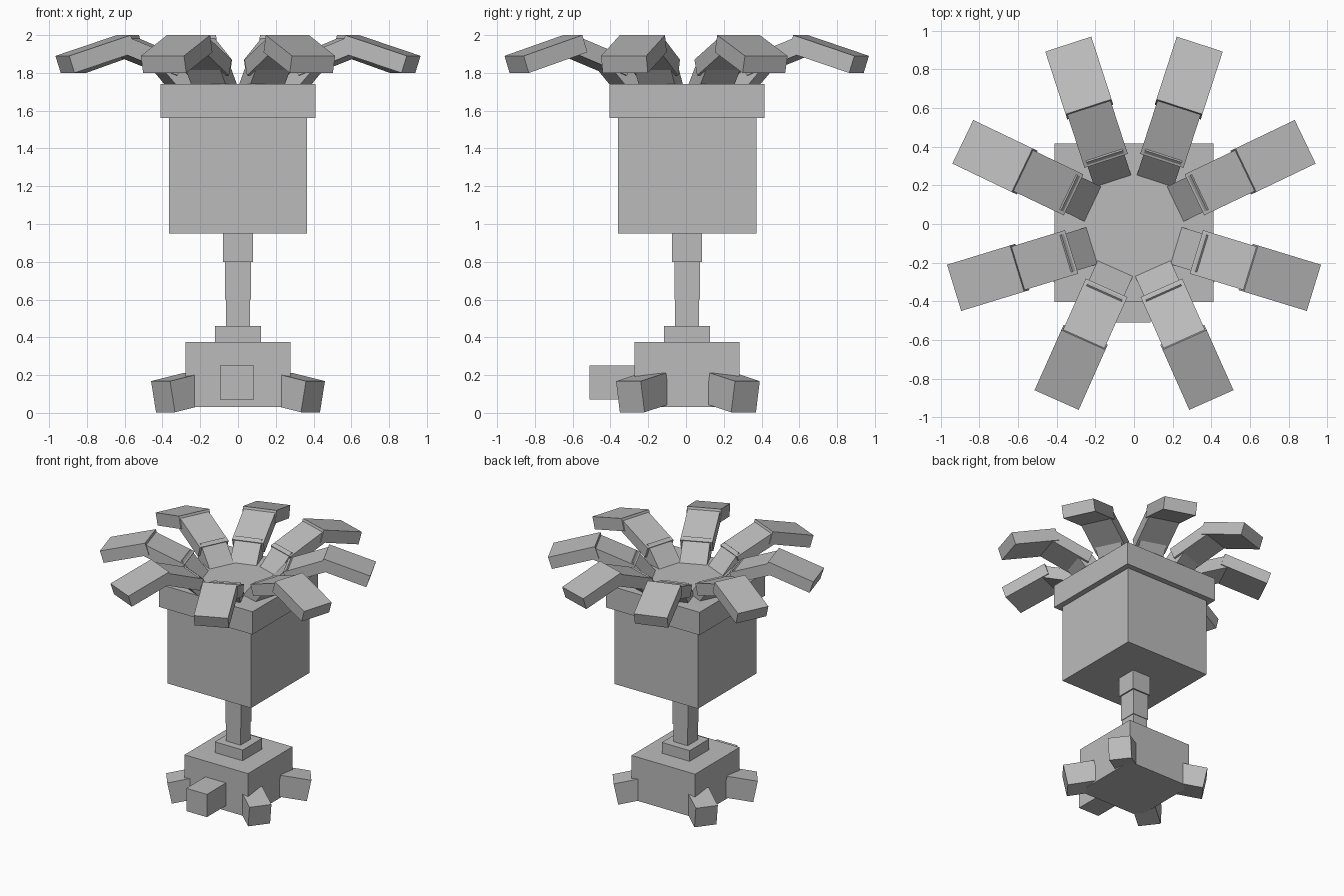
import bpy
from math import radians, cos, sin
from mathutils import Vector

if "Cube" in bpy.data.objects:
    bpy.data.objects.remove(bpy.data.objects["Cube"], do_unlink=True)

grey = bpy.data.materials.new("plain grey")
grey.use_nodes = True
grey.diffuse_color = (0.5, 0.5, 0.5, 1)
grey.node_tree.nodes["Principled BSDF"].inputs["Base Color"].default_value = (0.5, 0.5, 0.5, 1)

FACES = [(0, 1, 3, 2), (4, 6, 7, 5), (0, 4, 5, 1), (2, 3, 7, 6), (0, 2, 6, 4), (1, 5, 7, 3)]


def add_box(name, origin, ax, ay, az):
    """Box spanned from a corner by three edge vectors (right-handed)."""
    verts = [origin + ax * i + ay * j + az * k for i in (0, 1) for j in (0, 1) for k in (0, 1)]
    mesh = bpy.data.meshes.new(name)
    mesh.from_pydata(verts, [], FACES)
    mesh.materials.append(grey)
    obj = bpy.data.objects.new(name, mesh)
    bpy.context.collection.objects.link(obj)
    return obj


def block(name, half, z0, z1, centre=(0, 0.006)):
    """Upright square block."""
    size = 2 * half
    add_box(name, Vector((centre[0] - half, centre[1] - half, z0)),
            Vector((size, 0, 0)), Vector((0, size, 0)), Vector((0, 0, z1 - z0)))


def limb(name, end, angle, width, thick, inner, outer):
    """Tilted box: its top line runs from inner to outer, each (distance back from end, height)."""
    out = Vector((cos(angle), sin(angle), 0))
    side = Vector((-out.y, out.x, 0))
    base = Vector((end[0], end[1], 0))
    a, b = (base - out * s + Vector((0, 0, z)) for s, z in (inner, outer))
    up = (b - a).cross(side).normalized()
    add_box(name, a - side * width / 2 - up * thick, b - a, side * width, up * thick)


# Body: base, stem and head
block("base", 0.278, 0.03, 0.375)
block("collar", 0.122, 0.375, 0.46)
block("stem_lower", 0.063, 0.46, 0.60)
block("stem_middle", 0.068, 0.60, 0.80)
block("stem_upper", 0.079, 0.80, 0.95)
block("head", 0.366, 0.95, 1.56)
block("rim", 0.41, 1.56, 1.74)

# Snout on the front of the base
add_box("snout", Vector((-0.095, -0.51, 0.07)), Vector((0.18, 0, 0)),
        Vector((0, 0.25, 0)), Vector((0, 0, 0.18)))

# Feet and petals, mirrored left and right
petals = [((0.34, 0.93), 72), ((0.885, 0.425), 25.6), ((0.93, -0.33), -17), ((0.40, -0.91), -66)]
for label, mirror in (("left", 1), ("right", -1)):
    def heading(degrees):
        return radians(degrees if mirror > 0 else 180 - degrees)

    for place, sign in (("front", -1), ("back", 1)):
        limb(f"{place}_{label}_foot", (0.41 * mirror, 0.01 + 0.315 * sign), heading(37.5 * sign),
             0.165, 0.168, (0.22, 0.212), (0, 0.168))

    for n, ((x, y), degrees) in enumerate(petals, 1):
        args = ((x * mirror, y), heading(degrees))
        limb(f"petal_{n}_{label}_root", *args, 0.20, 0.11, (0.78, 1.70), (0.61, 1.89))
        limb(f"petal_{n}_{label}_middle", *args, 0.235, 0.09, (0.635, 1.87), (0.325, 1.99))
        limb(f"petal_{n}_{label}_tip", *args, 0.25, 0.095, (0.34, 2.0), (0, 1.89))
